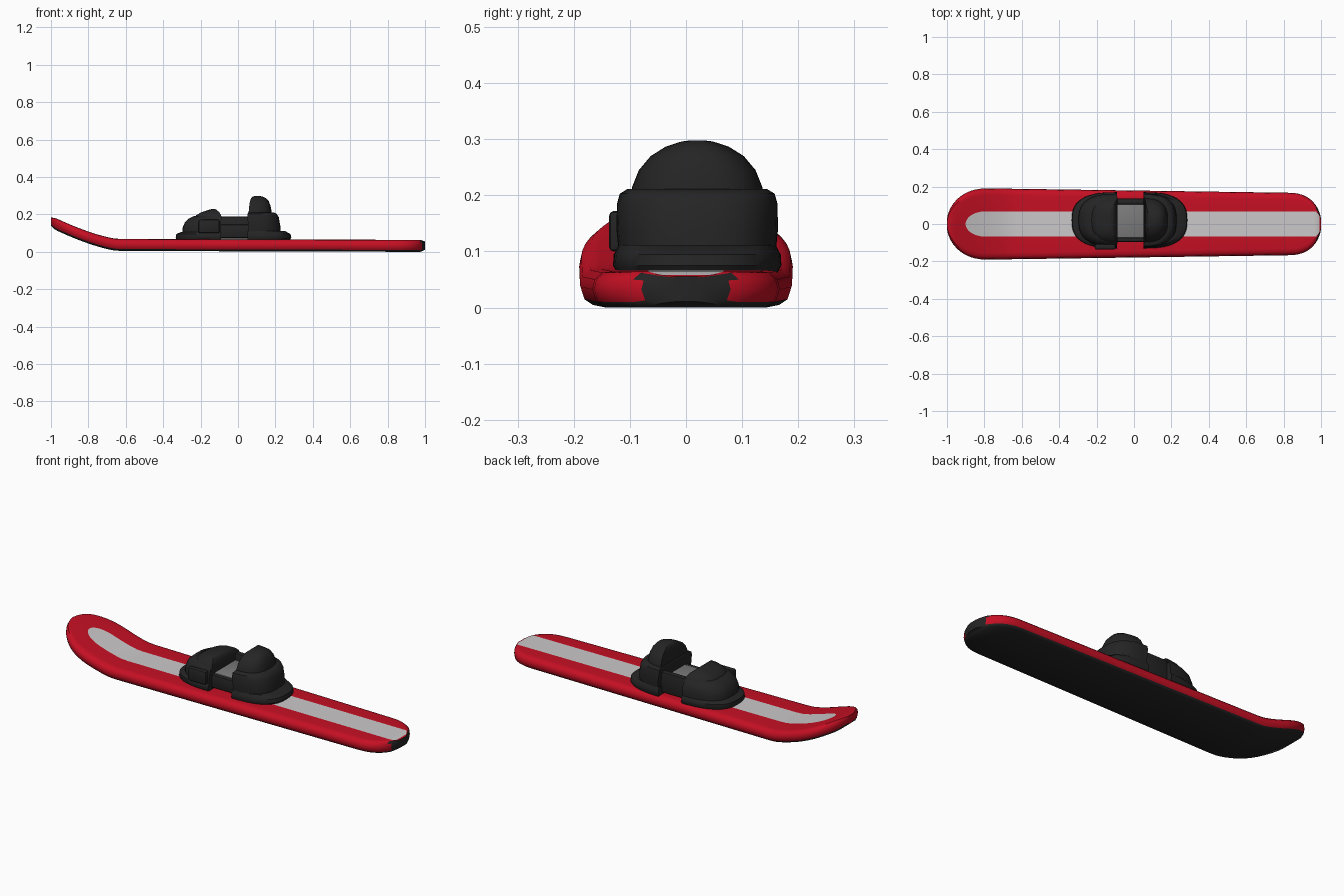
import bpy, bmesh, math

if "Cube" in bpy.data.objects:
    bpy.data.objects.remove(bpy.data.objects["Cube"])


def material(name, rgb):
    m = bpy.data.materials.new(name)
    m.diffuse_color = (*rgb, 1)
    m.use_nodes = True
    m.node_tree.nodes["Principled BSDF"].inputs["Base Color"].default_value = m.diffuse_color
    return m


RED = material("red", (0.56, 0.005, 0.017))
BLACK = material("black", (0.018, 0.018, 0.018))
SILVER = material("light grey", (0.60, 0.58, 0.59))
GREY = material("pad grey", (0.20, 0.20, 0.20))


def finish(name, bm, mats, angle=40):
    bmesh.ops.recalc_face_normals(bm, faces=bm.faces)
    me = bpy.data.meshes.new(name)
    bm.to_mesh(me)
    bm.free()
    for m in mats:
        me.materials.append(m)
    ob = bpy.data.objects.new(name, me)
    bpy.context.collection.objects.link(ob)
    bpy.ops.object.select_all(action='DESELECT')
    ob.select_set(True)
    bpy.context.view_layer.objects.active = ob
    bpy.ops.object.shade_smooth_by_angle(angle=math.radians(angle))
    return ob


def skin(bm, rings):
    """Bridge rings of equal size and cap both ends."""
    vs = [[bm.verts.new(p) for p in r] for r in rings]
    n = len(vs[0])
    sides = []
    for a, b in zip(vs, vs[1:]):
        for i in range(n):
            j = (i + 1) % n
            sides.append((i, bm.faces.new((a[i], a[j], b[j], b[i]))))
    caps = [bm.faces.new(vs[0]), bm.faces.new(vs[-1])]
    return sides, caps


# Board: cross-sections along its length, rounded ends, upturned nose
def half_width(x):
    w = 0.179 - 0.0145 * x
    if x < -0.78:
        w *= max(0, 1 - ((-0.78 - x) / 0.222) ** 2.2) ** 0.5
    if x > 0.83:
        w *= max(0, 1 - ((x - 0.83) / 0.172) ** 2.4) ** 0.5
    return w


def lift(x):
    t = max(0, -0.64 - x)
    return 0.006 * (0.5 - 0.5 * x) + 0.34 * t ** 1.4 / 0.36 ** 0.4


def stripe(x):
    t = min(1, max(0, (x + 0.90) / 0.10))
    return max(0.006, 0.067 * math.sqrt(1 - (1 - t) ** 2))


def board_ring(x):
    w, z0 = half_width(x), lift(x)
    s = min(stripe(x), w * 0.7)
    end = max(0, abs(x) - 0.975) / 0.025      # thinner right at the tips
    k, c = 1 - 0.3 * end, 0.035
    half = [(w - 0.022, 0.0), (w - 0.007, 0.010), (w, 0.032),
            (w - 0.004, 0.050), (w - 0.018, 0.062), (w - 0.036, 0.064)]
    half = [(max(y, s * 1.1), z) for y, z in half] + [(s, 0.064)]
    pts = half + [(-y, z) for y, z in reversed(half)]
    return [(x, y, z0 + c + (z - c) * k) for y, z in pts]


xs = [-1, -0.996, -0.99, -0.98, -0.965, -0.945, -0.92, -0.90, -0.895, -0.885, -0.87,
      -0.85, -0.82, -0.79, -0.75, -0.70, -0.66, -0.62, -0.5, -0.25, 0, 0.25, 0.5, 0.7,
      0.83, 0.87, 0.90, 0.925, 0.945, 0.96, 0.973, 0.984, 0.992, 0.997, 1.0]
bm = bmesh.new()
sides, caps = skin(bm, [board_ring(x) for x in xs])
for i, f in sides:
    c = f.calc_center_median()
    if i in (0, 12, 13):
        f.material_index = 1                               # base
    elif i == 6 and -0.90 < c.x < 0.99:
        f.material_index = 2                               # centre stripe
    elif c.x > 0.9 and abs(c.y) < 0.085 and i not in (4, 5, 6, 7, 8):
        f.material_index = 1                               # tail bumper
caps[1].material_index = 1
finish("board", bm, [RED, BLACK, SILVER], 45)


# Binding parts: stacked D-shaped outlines, flat towards the foot
CY = 0.02


def d_lump(name, levels, power=0.75, mat=BLACK):
    rings = []
    for z, flat, tip, hw in levels:
        ring = []
        for k in range(25):
            a = math.pi * (k / 24 - 0.5)
            ring.append((flat + (tip - flat) * abs(math.cos(a)) ** power,
                         CY + hw * math.copysign(abs(math.sin(a)) ** power, a), z))
        rings.append(ring)
    bm = bmesh.new()
    skin(bm, rings)
    return finish(name, bm, [mat])


d_lump("toe_plate", [(0.06, -0.09, -0.325, 0.142), (0.075, -0.09, -0.333, 0.150),
                     (0.095, -0.09, -0.330, 0.149), (0.106, -0.09, -0.305, 0.140)])
d_lump("toe_box", [(0.09, -0.09, -0.297, 0.140), (0.13, -0.09, -0.296, 0.142),
                   (0.16, -0.09, -0.283, 0.136), (0.180, -0.092, -0.260, 0.124),
                   (0.192, -0.095, -0.235, 0.110)])
d_lump("toe_cover", [(0.17, -0.087, -0.235, 0.125), (0.195, -0.09, -0.225, 0.115),
                     (0.212, -0.10, -0.195, 0.095), (0.225, -0.115, -0.155, 0.070),
                     (0.230, -0.122, -0.135, 0.045)])
d_lump("heel_plate", [(0.06, 0.05, 0.275, 0.142), (0.075, 0.05, 0.285, 0.150),
                      (0.095, 0.05, 0.281, 0.148), (0.112, 0.05, 0.25, 0.140)])
d_lump("heel_cup", [(0.10, 0.055, 0.228, 0.140), (0.14, 0.055, 0.226, 0.144),
                    (0.185, 0.05, 0.218, 0.143), (0.203, 0.05, 0.207, 0.138),
                    (0.211, 0.055, 0.19, 0.125)])
d_lump("highback", [(0.19, 0.06, 0.182, 0.116), (0.215, 0.057, 0.180, 0.116),
                    (0.245, 0.06, 0.174, 0.104), (0.270, 0.064, 0.165, 0.083),
                    (0.287, 0.070, 0.150, 0.056), (0.296, 0.08, 0.13, 0.028),
                    (0.298, 0.09, 0.12, 0.012)])


def box(name, x, y, z, mat, bevel=0.008):
    bm = bmesh.new()
    bmesh.ops.create_cube(bm, size=1)
    for v in bm.verts:
        for i, (a, b) in enumerate((x, y, z)):
            v.co[i] = a if v.co[i] < 0 else b
    bmesh.ops.bevel(bm, geom=list(bm.edges), offset=bevel, segments=2,
                    affect='EDGES', profile=0.5)
    return finish(name, bm, [mat])


# Foot bed, side walls and buckle
box("foot_pad", (-0.12, 0.08), (-0.075, 0.115), (0.06, 0.15), GREY)
box("near_wall", (-0.11, 0.08), (-0.097, -0.07), (0.075, 0.146), BLACK)
box("far_wall", (-0.11, 0.08), (0.105, 0.137), (0.075, 0.188), BLACK)
box("strap_buckle", (-0.21, -0.10), (-0.137, -0.108), (0.10, 0.172), BLACK)
